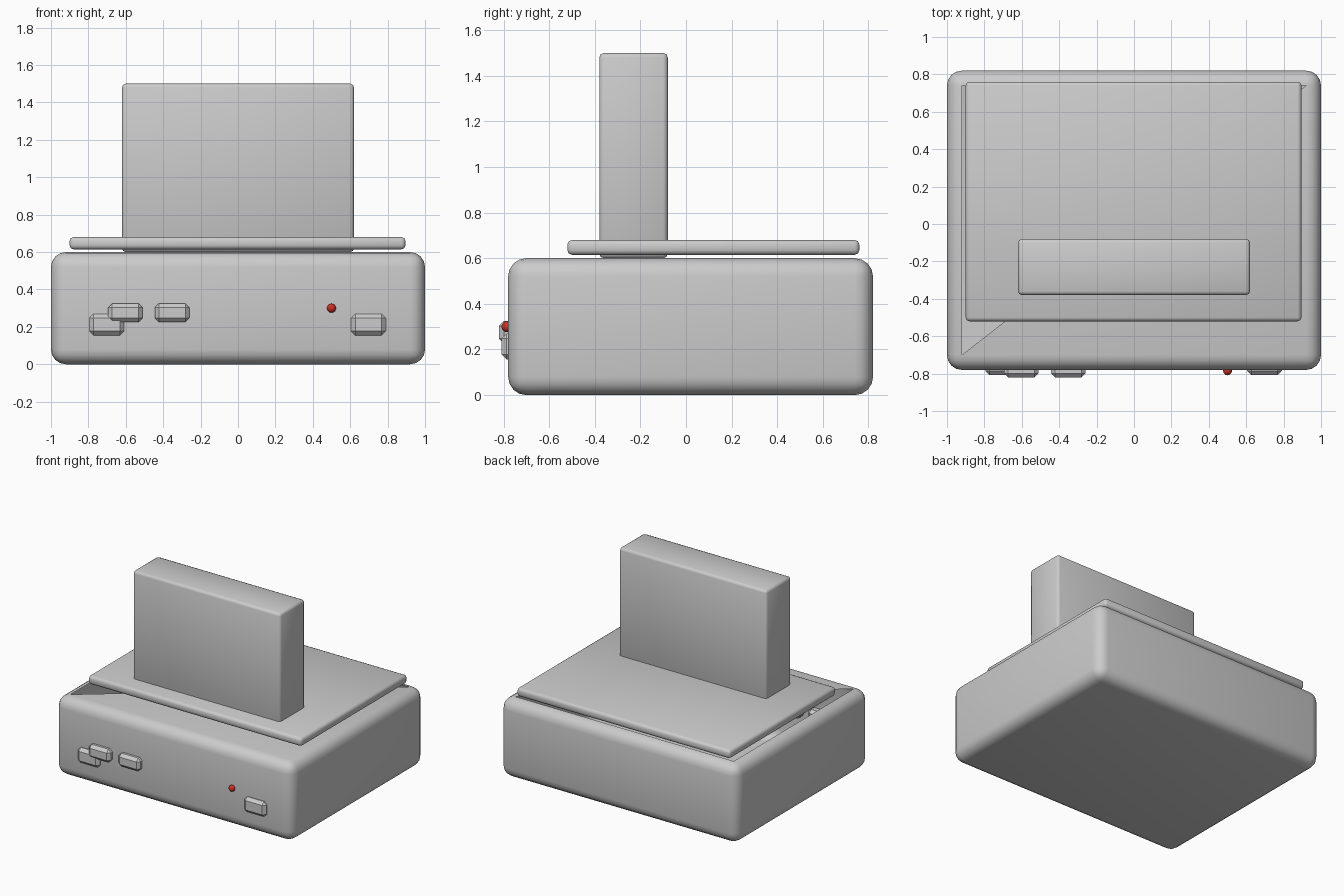
import bpy, bmesh
from mathutils import Vector

if "Cube" in bpy.data.objects:
    bpy.data.objects.remove(bpy.data.objects["Cube"])


def rounded_box(name, lo, hi, bevel, segments=1, angle=None):
    """Bevelled box between two corners."""
    lo, hi = Vector(lo), Vector(hi)
    bm = bmesh.new()
    bmesh.ops.create_cube(bm, size=1)
    bmesh.ops.scale(bm, vec=hi - lo, verts=bm.verts)
    bmesh.ops.translate(bm, vec=(lo + hi) / 2, verts=bm.verts)
    bmesh.ops.bevel(bm, geom=bm.edges[:], offset=bevel, segments=segments,
                    profile=0.5, affect='EDGES')
    for f in bm.faces:
        f.smooth = angle is None
    mesh = bpy.data.meshes.new(name)
    bm.to_mesh(mesh)
    bm.free()
    ob = bpy.data.objects.new(name, mesh)
    bpy.context.collection.objects.link(ob)
    return ob


# Hollow console body; the rear-left half of its top face is open
body = rounded_box("body", (-1, -0.78, 0), (1, 0.82, 0.6), 0.08, 4)
bm = bmesh.new()
bm.from_mesh(body.data)
top = max(bm.faces, key=lambda f: f.calc_center_median().z)
corners = list(top.verts)
rear_left = min(corners, key=lambda v: v.co.x - v.co.y)
bmesh.ops.delete(bm, geom=[top], context='FACES_ONLY')
half = bm.faces.new([v for v in corners if v is not rear_left])
half.smooth = True
bm.to_mesh(body.data)
bm.free()

# Flat lid plate floating just above the body
rounded_box("lid", (-0.9, -0.52, 0.615), (0.895, 0.76, 0.68), 0.02, 2)

# Upright cartridge
rounded_box("cartridge", (-0.62, -0.38, 0.6), (0.62, -0.08, 1.5), 0.02, 2)

# Front buttons: left x, bottom z, height, front y
for i, (x, z, h, y) in enumerate([(-0.795, 0.155, 0.115, -0.808),
                                  (-0.695, 0.225, 0.1, -0.82),
                                  (-0.445, 0.225, 0.1, -0.82),
                                  (0.605, 0.155, 0.115, -0.808)]):
    rounded_box(f"button_{i + 1}", (x, y, z), (x + 0.185, y + 0.1, z + h),
                0.022, 1, angle=30)

# Red indicator light
red = bpy.data.materials.new("red_light")
red.diffuse_color = (0.6, 0.03, 0.02, 1)
red.use_nodes = True
red.node_tree.nodes["Principled BSDF"].inputs["Base Color"].default_value = red.diffuse_color
bpy.ops.mesh.primitive_uv_sphere_add(segments=12, ring_count=8, radius=0.024,
                                     location=(0.5, -0.785, 0.3))
light = bpy.context.object
light.name = "indicator_light"
light.data.materials.append(red)
bpy.ops.object.shade_smooth()
